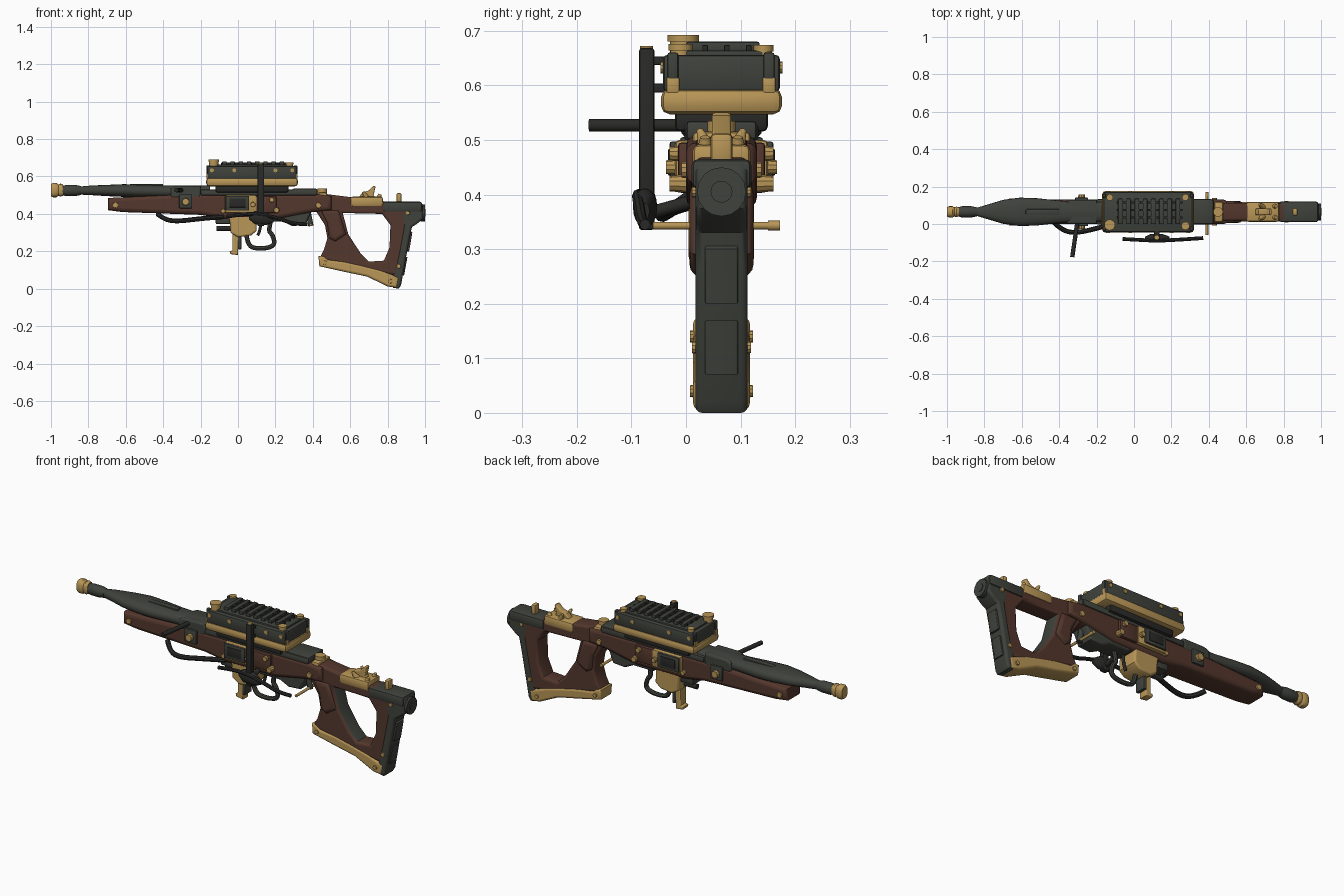
import bpy, bmesh, math
from mathutils import Vector

if "Cube" in bpy.data.objects:
    bpy.data.objects.remove(bpy.data.objects["Cube"])

YC = 0.065  # centre plane of the weapon


def material(name, rgb):
    m = bpy.data.materials.new(name)
    m.diffuse_color = (*rgb, 1)
    m.use_nodes = True
    m.node_tree.nodes["Principled BSDF"].inputs["Base Color"].default_value = m.diffuse_color
    return m


DARK = material("gunmetal", (0.05, 0.054, 0.045))
BLACK = material("black iron", (0.022, 0.023, 0.021))
GOLD = material("aged brass", (0.48, 0.305, 0.095))
WOOD = material("brown wood", (0.088, 0.038, 0.026))


def finish(ob, mat, smooth=True):
    ob.data.materials.clear()
    ob.data.materials.append(mat)
    if smooth:
        bpy.ops.object.select_all(action='DESELECT')
        ob.select_set(True)
        bpy.context.view_layer.objects.active = ob
        bpy.ops.object.shade_smooth_by_angle(angle=math.radians(35))
    return ob


def from_bmesh(name, bm, mat):
    bmesh.ops.recalc_face_normals(bm, faces=bm.faces[:])
    me = bpy.data.meshes.new(name)
    bm.to_mesh(me)
    bm.free()
    ob = bpy.data.objects.new(name, me)
    bpy.context.collection.objects.link(ob)
    return finish(ob, mat)


def box(name, x, y, z, mat, bevel=0.006):
    """Bevelled block between the given (low, high) ranges."""
    bm = bmesh.new()
    bmesh.ops.create_cube(bm, size=1)
    for v in bm.verts:
        v.co = [r[0] if c < 0 else r[1] for c, r in zip(v.co, (x, y, z))]
    if bevel:
        bmesh.ops.bevel(bm, geom=bm.edges[:], offset=bevel, segments=2, profile=0.5, affect='EDGES')
    return from_bmesh(name, bm, mat)


def rod(name, a, b, r, mat, r2=None, sides=16):
    a, b = Vector(a), Vector(b)
    bm = bmesh.new()
    bmesh.ops.create_cone(bm, cap_ends=True, segments=sides, radius1=r,
                          radius2=r if r2 is None else r2, depth=(b - a).length)
    rot = (b - a).to_track_quat('Z', 'Y').to_matrix()
    for v in bm.verts:
        v.co = rot @ v.co + (a + b) / 2
    return from_bmesh(name, bm, mat)


def loft(name, rings, mat, sides=20, power=1.0):
    """Skin along x through rings of (x, y centre, z centre, y radius, z radius)."""
    bm, loops = bmesh.new(), []
    for x, yc, zc, ry, rz in rings:
        loop = []
        for i in range(sides):
            c, s = math.cos(2 * math.pi * i / sides), math.sin(2 * math.pi * i / sides)
            loop.append(bm.verts.new((x, yc + ry * math.copysign(abs(c) ** power, c),
                                      zc + rz * math.copysign(abs(s) ** power, s))))
        loops.append(loop)
    for p, q in zip(loops, loops[1:]):
        for i in range(sides):
            j = (i + 1) % sides
            bm.faces.new((p[i], p[j], q[j], q[i]))
    bm.faces.new(loops[0])
    bm.faces.new(loops[-1])
    return from_bmesh(name, bm, mat)


def curve_object(name, curve, mat):
    ob = bpy.data.objects.new(name, curve)
    bpy.context.collection.objects.link(ob)
    bpy.ops.object.select_all(action='DESELECT')
    ob.select_set(True)
    bpy.context.view_layer.objects.active = ob
    bpy.ops.object.convert(target='MESH')
    return finish(bpy.context.view_layer.objects.active, mat)


def plate(name, outlines, thick, mat, bevel=0.008, yc=YC):
    """Side profile (x, z) with optional holes, given thickness across y."""
    cu = bpy.data.curves.new(name, 'CURVE')
    cu.dimensions, cu.fill_mode = '2D', 'BOTH'
    cu.extrude, cu.bevel_depth = thick / 2 - bevel, bevel
    cu.offset, cu.bevel_resolution = -bevel, 2
    for pts in outlines:
        sp = cu.splines.new('POLY')
        sp.points.add(len(pts) - 1)
        for p, (x, z) in zip(sp.points, pts):
            p.co = (x, z, 0, 1)
        sp.use_cyclic_u = True
    ob = curve_object(name, cu, mat)
    for v in ob.data.vertices:
        x, z, d = v.co
        v.co = (x, yc - d, z)
    return ob


def tube(name, pts, r, mat):
    cu = bpy.data.curves.new(name, 'CURVE')
    cu.dimensions, cu.bevel_depth, cu.bevel_resolution = '3D', r, 2
    cu.use_fill_caps, cu.resolution_u = True, 6
    sp = cu.splines.new('NURBS')
    sp.points.add(len(pts) - 1)
    for p, co in zip(sp.points, pts):
        p.co = (*co, 1)
    sp.use_endpoint_u, sp.order_u = True, 3
    return curve_object(name, cu, mat)


# Wooden fore-end and thumbhole stock
plate("fore_end", [[(-.695, .485), (-.695, .42), (-.62, .41), (-.2, .395), (-.08, .375), (.22, .375),
                    (.40, .41), (.50, .42), (.50, .495), (.42, .508), (-.2, .508), (-.3, .505)]], .13, WOOD, .02)
hole = [(.56, .405), (.77, .40), (.815, .34), (.81, .22), (.78, .15), (.70, .145), (.655, .19), (.59, .29)]
stock = plate("stock", [[(.38, .51), (.48, .505), (.60, .49), (.92, .45), (.89, .28), (.85, .07), (.72, .09),
                         (.57, .13), (.435, .16), (.46, .21), (.478, .27), (.465, .34), (.42, .41), (.36, .42)],
                        hole], .095, WOOD, .013)
swell = plate("grip_swell", [[(.44, .42), (.475, .35), (.485, .27), (.52, .25), (.58, .29), (.555, .37), (.54, .42)]],
              .118, WOOD, .02)
for ob in (stock, swell):  # dark liner on the grip side of the thumbhole
    ob.data.materials.append(DARK)
    for f in ob.data.polygons:
        if abs(f.normal.y) < .4 and f.normal.x > .3 and .5 < f.center.x < .72 and .14 < f.center.z < .41:
            f.material_index = 1

# Brass toe plate and dark butt
plate("toe_plate", [[(.43, .175), (.435, .12), (.57, .09), (.69, .065), (.80, .012), (.85, .005), (.86, .06),
                     (.76, .10), (.66, .125), (.57, .145), (.48, .155), (.46, .175)]], .104, GOLD, .012)
plate("butt", [[(.90, .455), (.98, .46), (.99, .445), (.99, .375), (.955, .345), (.93, .33), (.915, .26),
                (.872, .02), (.86, .0), (.83, .005), (.83, .08), (.86, .20), (.885, .34), (.87, .38)]],
      .096, DARK, .012)
box("butt_top", (.775, .985), (.01, .12), (.41, .465), DARK, .012)
rod("butt_disc", (.975, YC, .405), (1.0, YC, .405), .045, DARK)
rod("butt_disc_hub", (.99, YC, .405), (1.003, YC, .405), .02, DARK)
plate("butt_pad", [[(.92, .31), (.932, .30), (.915, .20), (.90, .20)]], .06, DARK, .004)
plate("lower_butt_pad", [[(.89, .17), (.906, .17), (.888, .07), (.87, .07)]], .06, DARK, .004)
box("rear_sight_peg", (.848, .874), (.045, .085), (.455, .512), GOLD, .008)

# Brass ornament on the comb
box("ornament_saddle", (.60, .775), (.012, .118), (.44, .492), GOLD, .012)
plate("ornament_fin", [[(.64, .48), (.665, .515), (.70, .525), (.725, .55), (.735, .545), (.725, .50), (.74, .48)]],
      .035, GOLD, .006)
for s in (-1, 1):
    rod("ornament_horn", (.69, YC + s * .025, .48), (.67, YC + s * .04, .518), .018, GOLD, .006)
    rod("ornament_stud", (.75, YC + s * .03, .48), (.76, YC + s * .03, .505), .015, GOLD, .009)

# Barrel, muzzle and leaf-shaped cover
rod("barrel", (-.96, YC, .525), (-.15, YC, .525), .022, DARK)
loft("barrel_collar", [(-.94, YC, .525, .024, .024), (-.92, YC, .525, .03, .03), (-.87, YC, .525, .03, .03),
                       (-.84, YC, .525, .024, .024)], DARK)
loft("muzzle", [(-1.0, YC, .527, .025, .032), (-.99, YC, .527, .03, .038), (-.97, YC, .527, .03, .038),
                (-.96, YC, .527, .025, .03), (-.95, YC, .527, .028, .035), (-.935, YC, .527, .024, .03)],
     GOLD, 20, .8)
loft("leaf_cover", [(-.84, YC, .525, .022, .022), (-.78, YC, .526, .04, .026), (-.70, YC, .525, .064, .03),
                    (-.61, YC, .525, .076, .034), (-.52, YC, .522, .073, .034), (-.40, YC, .52, .06, .032),
                    (-.28, YC, .52, .055, .032), (-.15, YC, .52, .055, .032)], DARK, 20, .8)
box("cover_spine", (-.58, -.40), (.05, .08), (.545, .56), DARK, .005)
plate("front_band", [[(-.36, .485), (-.36, .535), (-.33, .55), (-.2, .55), (-.2, .485)]], .128, DARK, .01)

# Receiver
box("receiver", (-.2, .42), (-.003, .133), (.498, .53), DARK, .008)
box("receiver_tail", (.29, .425), (.0, .13), (.50, .535), DARK, .008)
box("scope_saddle", (-.12, .27), (-.02, .15), (.515, .56), BLACK, .01)
rod("receiver_knob", (.45, YC, .49), (.45, YC, .535), .026, GOLD)
box("tang_band", (.43, .475), (.012, .118), (.47, .515), GOLD, .008)

# Scope case
box("case_tray", (-.17, .32), (-.046, .176), (.547, .594), GOLD, .016)
box("case_body", (-.162, .312), (-.042, .172), (.588, .656), DARK, .008)
box("case_lid", (-.14, .29), (-.02, .15), (.65, .664), DARK, .004)
for i in range(8):
    x = -.085 + i * .044
    box("lid_rib", (x, x + .024), (.0, .135), (.66, .68), DARK, .004)
for y in (.035, .075, .115):
    box("lid_rail", (-.09, .26), (y - .005, y + .005), (.66, .674), BLACK, .002)
for x, y, r, top in ((-.13, -.005, .029, .692), (.275, -.01, .022, .676), (.275, .142, .018, .674),
                     (-.13, .142, .018, .674)):
    rod("lid_knob", (x, y, .65), (x, y, top - .01), r * .85, GOLD)
    rod("lid_knob_cap", (x, y, top - .012), (x, y, top), r, GOLD)
for y in (-.024, .152):
    for x0, x1 in ((-.168, -.15), (.30, .317)):
        box("end_clip", (x0, x1), (y - .012, y + .012), (.585, .615), GOLD, .004)
        box("end_clip_top", (x0, x1), (y - .01, y + .01), (.61, .66), DARK, .004)
for x in (-.14, -.02, .2, .29):
    for y in (-.042, .172):
        rod("case_stud", (x, y - .005, .633), (x, y + .005, .633), .011, GOLD, sides=10)

# Upright side bar with its lever
box("side_bar", (.105, .14), (-.086, -.058), (.335, .668), BLACK, .005)
rod("side_bar_cap", (.122, -.072, .655), (.122, -.072, .672), .012, GOLD)
for z in (.595, .645):
    box("bar_bracket", (.108, .137), (-.065, -.035), (z - .008, z + .008), BLACK, .003)
tube("lever", [(-.06, -.08, .385), (.03, -.085, .40), (.12, -.09, .40), (.22, -.085, .375), (.30, -.08, .345),
               (.37, -.075, .345)], .01, BLACK)
loft("lever_hub", [(.06, -.075, .385, .008, .015), (.09, -.075, .38, .022, .035), (.15, -.075, .375, .022, .035),
                   (.19, -.075, .37, .008, .015)], BLACK)
rod("lever_pivot", (.12, -.07, .365), (.12, .02, .39), .012, BLACK)

# Side handle and sling
rod("side_handle", (-.33, -.177, .527), (-.30, .03, .527), .0115, BLACK)
tube("sling", [(-.43, .01, .398), (-.39, -.03, .368), (-.32, -.05, .36), (-.2, -.025, .375), (-.08, .01, .385)],
     .013, BLACK)

# Mirrored side fittings
for s in (-1, 1):
    def side(d0, d1):
        return tuple(sorted((YC + s * d0, YC + s * d1)))
    box("side_frame", (-.07, .10), side(.055, .085), (.405, .50), GOLD, .008)
    box("side_panel", (-.066, .06), side(.08, .095), (.418, .497), DARK, .004)
    box("side_panel_inset", (-.045, .04), side(.09, .098), (.435, .483), BLACK, .002)
    box("side_panel_rear", (.095, .205), side(.055, .08), (.405, .495), WOOD, .006)
    box("band_plate", (-.315, -.245), side(.06, .076), (.43, .505), DARK, .005)
    for x, z, d, r in ((-.28, .465, .092, .026), (-.655, .447, .072, .02), (.205, .42, .095, .02),
                       (.18, .475, .095, .018), (.43, .445, .073, .02), (.86, .12, .054, .015),
                       (.815, .04, .058, .015), (.465, .14, .058, .015), (.908, .405, .054, .014),
                       (.08, .45, .102, .018), (-.08, .415, .08, .016)):
        rod("side_bolt", (x, YC + s * .03, z), (x, YC + s * d, z), r, GOLD, r * .7, 10)

# Magazine well, catch and trigger group
plate("magazine_well", [[(-.07, .42), (-.045, .37), (-.04, .30), (0, .275), (.07, .285), (.10, .31), (.095, .42)]],
      .12, GOLD, .01)
plate("magazine_catch", [[(-.03, .31), (-.03, .205), (-.045, .20), (-.04, .185), (.0, .18), (.005, .31)]],
      .05, GOLD, .006)
box("catch_backing", (-.0, .018), (.035, .095), (.21, .29), DARK, .004)
rod("latch_bar", (-.115, YC, .322), (.0, YC, .322), .014, BLACK)
box("magazine_front", (-.12, -.04), (.02, .11), (.345, .40), DARK, .008)
tube("trigger_guard", [(.045, YC, .31), (.045, YC, .225), (.13, YC, .212), (.20, YC, .23), (.185, YC, .29),
                       (.16, YC, .31), (.18, YC, .38)], .012, DARK)
tube("trigger", [(.12, YC, .38), (.125, YC, .32), (.105, YC, .285)], .008, DARK)
plate("trigger_housing", [[(.10, .42), (.12, .36), (.24, .36), (.29, .335), (.36, .34), (.39, .41)]], .10, DARK, .01)
rod("cross_pin", (.39, -.06, .343), (.39, .165, .343), .007, GOLD)
rod("cross_pin_knob", (.39, .15, .343), (.39, .172, .343), .009, GOLD)
rod("cross_pin_mount", (.375, YC, .41), (.39, YC, .335), .014, DARK)
